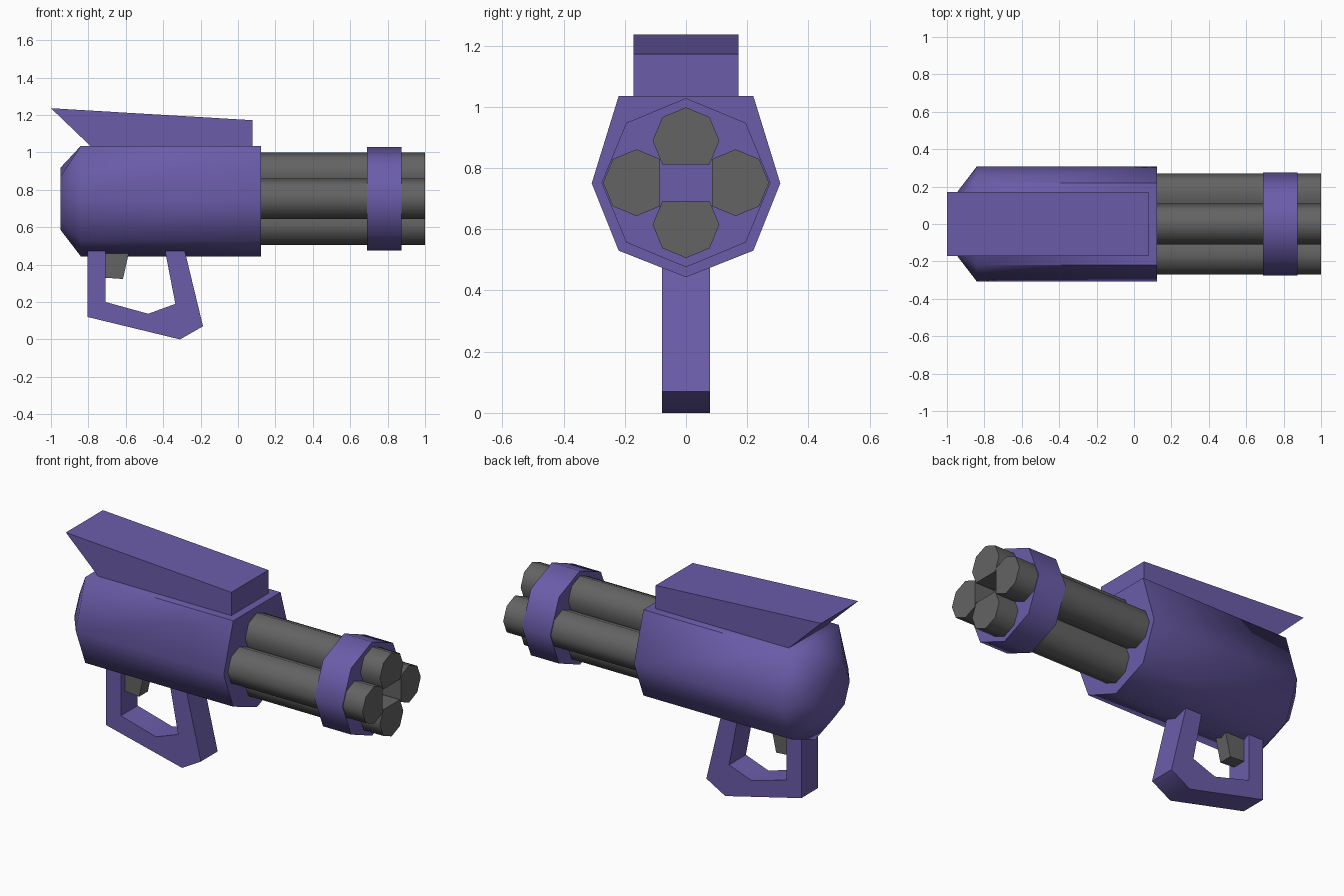
import bpy, bmesh, math

if "Cube" in bpy.data.objects:
    bpy.data.objects.remove(bpy.data.objects["Cube"])


def material(name, rgb):
    m = bpy.data.materials.new(name)
    m.diffuse_color = (*rgb, 1)
    m.use_nodes = True
    m.node_tree.nodes["Principled BSDF"].inputs["Base Color"].default_value = m.diffuse_color
    return m


PURPLE = material("purple", (0.147, 0.108, 0.40))
GREY = material("dark grey", (0.125, 0.125, 0.125))
AXIS_Z = 0.752


def loft(name, rings, mat, smooth=None):
    """Closed solid through rings of equal point count."""
    bm = bmesh.new()
    loops = [[bm.verts.new(p) for p in ring] for ring in rings]
    n = len(loops[0])
    for a, b in zip(loops, loops[1:]):
        for i in range(n):
            j = (i + 1) % n
            bm.faces.new((a[i], a[j], b[j], b[i]))
    bm.faces.new(loops[0])
    bm.faces.new(loops[-1])
    bmesh.ops.recalc_face_normals(bm, faces=bm.faces)
    mesh = bpy.data.meshes.new(name)
    bm.to_mesh(mesh)
    bm.free()
    mesh.materials.append(mat)
    ob = bpy.data.objects.new(name, mesh)
    bpy.context.collection.objects.link(ob)
    if smooth:
        bpy.ops.object.select_all(action='DESELECT')
        ob.select_set(True)
        bpy.context.view_layer.objects.active = ob
        bpy.ops.object.shade_smooth_by_angle(angle=math.radians(smooth))
    return ob


def along_x(name, section, x0, x1, mat):
    return loft(name, [[(x, y, z) for y, z in section] for x in (x0, x1)], mat, 60)


def side_prism(name, profile, half, mat, smooth=None):
    return loft(name, [[(x, y, z) for x, z in profile] for y in (-half, half)], mat, smooth)


def octagon(r, z):
    return [(r * math.sin(i * math.pi / 4), z + r * math.cos(i * math.pi / 4)) for i in range(8)]


# Main body: flat-topped octagon tapering to a small regular octagon at the rear
half = [(0, 1.035), (0.22, 1.035), (0.308, 0.75), (0.22, 0.53), (0, 0.443)]
section = half + [(-y, z) for y, z in half[3:0:-1]]
loft("body", [
    [(-0.95, y, z) for y, z in octagon(0.165, AXIS_Z)],
    [(-0.84, y, z) for y, z in section],
    [(0.123, y, z) for y, z in section],
], PURPLE, 60)

# Four barrels, each an octagon with its inner corner flattened
for k, offset in enumerate((0.137, 0.162, 0.137, 0.162)):
    a = k * math.pi / 2
    cy, cz = offset * math.sin(a), AXIS_Z + offset * math.cos(a)
    pts = [(cy + 0.109 * math.sin(a + i * math.pi / 4),
            cz + 0.109 * math.cos(a + i * math.pi / 4)) for i in range(8) if i != 4]
    along_x(f"barrel_{k + 1}", pts, 0.10, 1.0, GREY)

# Band holding the barrels together
along_x("barrel_band", octagon(0.276, AXIS_Z), 0.69, 0.873, PURPLE)

# Top sight block
side_prism("top_sight", [(-1.0, 1.236), (0.077, 1.172), (0.077, 1.03), (-0.785, 1.03)],
           0.172, PURPLE)

# Handle loop under the body
side_prism("handle", [
    (-0.805, 0.50), (-0.805, 0.12), (-0.31, 0.0), (-0.187, 0.07), (-0.291, 0.50),
    (-0.395, 0.50), (-0.335, 0.19), (-0.48, 0.137), (-0.708, 0.20), (-0.708, 0.50),
], 0.078, PURPLE, 60)

# Trigger
side_prism("trigger", [(-0.715, 0.33), (-0.615, 0.323), (-0.58, 0.48), (-0.715, 0.48)],
           0.04, GREY)
